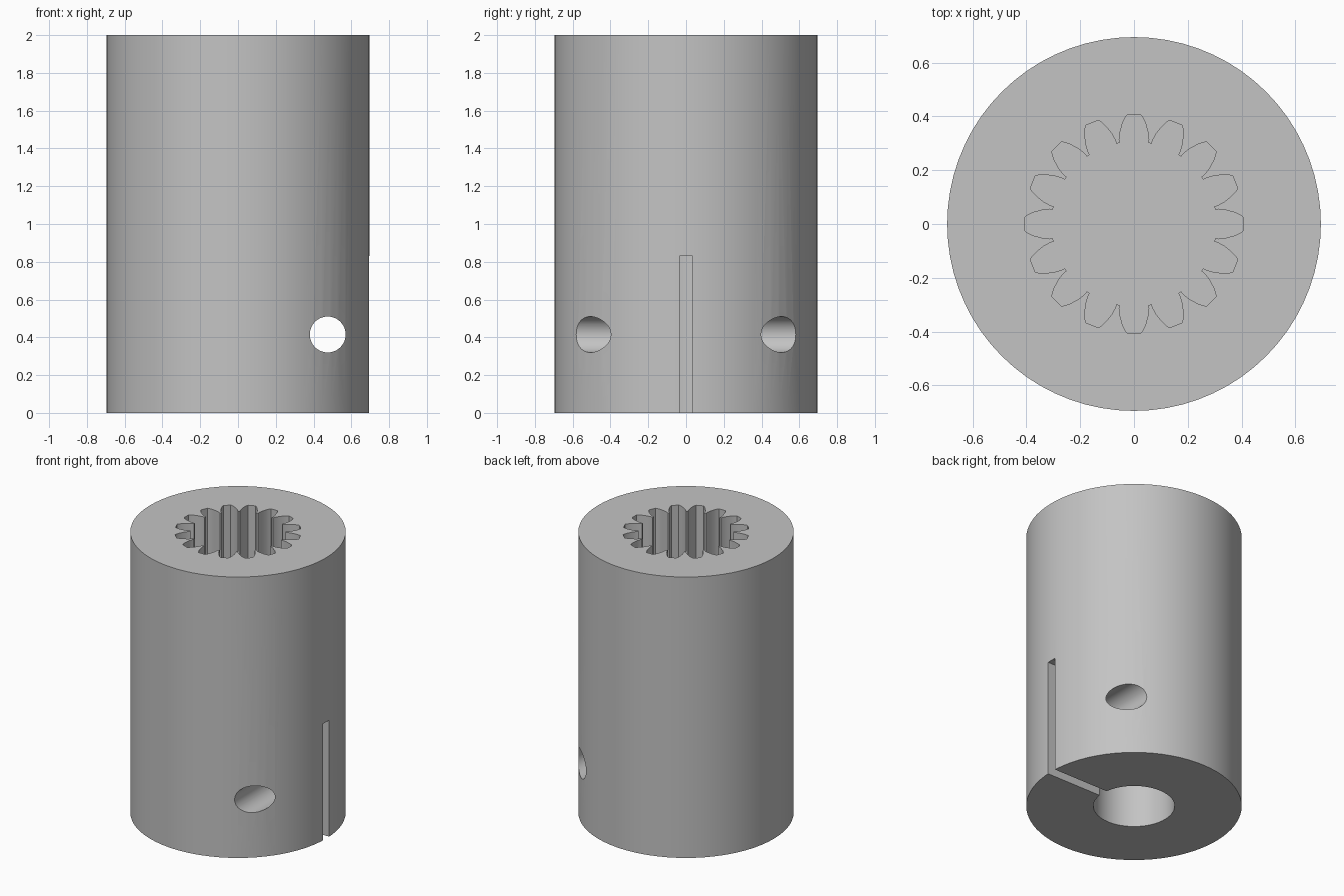
import bpy, bmesh
from math import radians, sin, cos, pi

cube = bpy.data.objects.get("Cube")
if cube:
    bpy.data.objects.remove(cube, do_unlink=True)

HEIGHT, OUTER_R = 2.0, 0.695
BORE_R, BORE_DEPTH = 0.262, 0.85
SLOT_W, SLOT_TOP = 0.07, 0.83
SPLINE_FLOOR, TEETH = 0.94, 16

steel = bpy.data.materials.new("Plain Grey")
steel.use_nodes = True
grey = (0.55, 0.55, 0.55, 1)
steel.diffuse_color = grey
steel.node_tree.nodes["Principled BSDF"].inputs["Base Color"].default_value = grey


def prism(name, outline, z0, z1):
    """Extrude a closed xy outline from z0 to z1."""
    bm = bmesh.new()
    base = bm.faces.new([bm.verts.new((x, y, z0)) for x, y in outline])
    top = bmesh.ops.extrude_face_region(bm, geom=[base])["geom"]
    verts = [v for v in top if isinstance(v, bmesh.types.BMVert)]
    bmesh.ops.translate(bm, verts=verts, vec=(0, 0, z1 - z0))
    bmesh.ops.recalc_face_normals(bm, faces=bm.faces)
    mesh = bpy.data.meshes.new(name)
    bm.to_mesh(mesh)
    bm.free()
    mesh.materials.append(steel)
    obj = bpy.data.objects.new(name, mesh)
    bpy.context.collection.objects.link(obj)
    return obj


def circle(radius, count):
    return [(radius * cos(2 * pi * i / count), radius * sin(2 * pi * i / count))
            for i in range(count)]


def cut(body, cutter):
    mod = body.modifiers.new("cut", "BOOLEAN")
    mod.operation, mod.solver, mod.object = "DIFFERENCE", "EXACT", cutter
    bpy.context.view_layer.objects.active = body
    bpy.ops.object.modifier_apply(modifier=mod.name)
    bpy.data.objects.remove(cutter, do_unlink=True)


# Cylindrical sleeve
body = prism("coupling_sleeve", circle(OUTER_R, 72), 0, HEIGHT)

# Splined socket in the top: half a tooth as (degrees, radius), mirrored
half = [(10.1, 0.306), (9.9, 0.32), (8.7, 0.345), (6.5, 0.377),
        (4.7, 0.398), (3.4, 0.408)]
tooth = [(-a, r) for a, r in half] + half[::-1]
spline = [(r * cos(radians(a + 360 * i / TEETH)), r * sin(radians(a + 360 * i / TEETH)))
          for i in range(TEETH) for a, r in tooth]
cut(body, prism("spline_cutter", spline, SPLINE_FLOOR, HEIGHT + 0.1))

# Round shaft bore in the bottom
cut(body, prism("bore_cutter", circle(BORE_R, 64), -0.1, BORE_DEPTH))

# Clamping slot through one wall
w = SLOT_W / 2
cut(body, prism("slot_cutter", [(0.15, -w), (0.8, -w), (0.8, w), (0.15, w)], -0.1, SLOT_TOP))

# Clamp screw hole, running front to back beside the bore
hole = prism("screw_cutter", circle(0.095, 48), -1, 1)
hole.rotation_euler = (pi / 2, 0, 0)
hole.location = (0.475, 0, 0.415)
bpy.context.view_layer.update()
cut(body, hole)

# Smooth walls, sharp edges
for o in bpy.context.selected_objects:
    o.select_set(False)
body.select_set(True)
bpy.context.view_layer.objects.active = body
bpy.ops.object.shade_smooth_by_angle(angle=radians(30))
